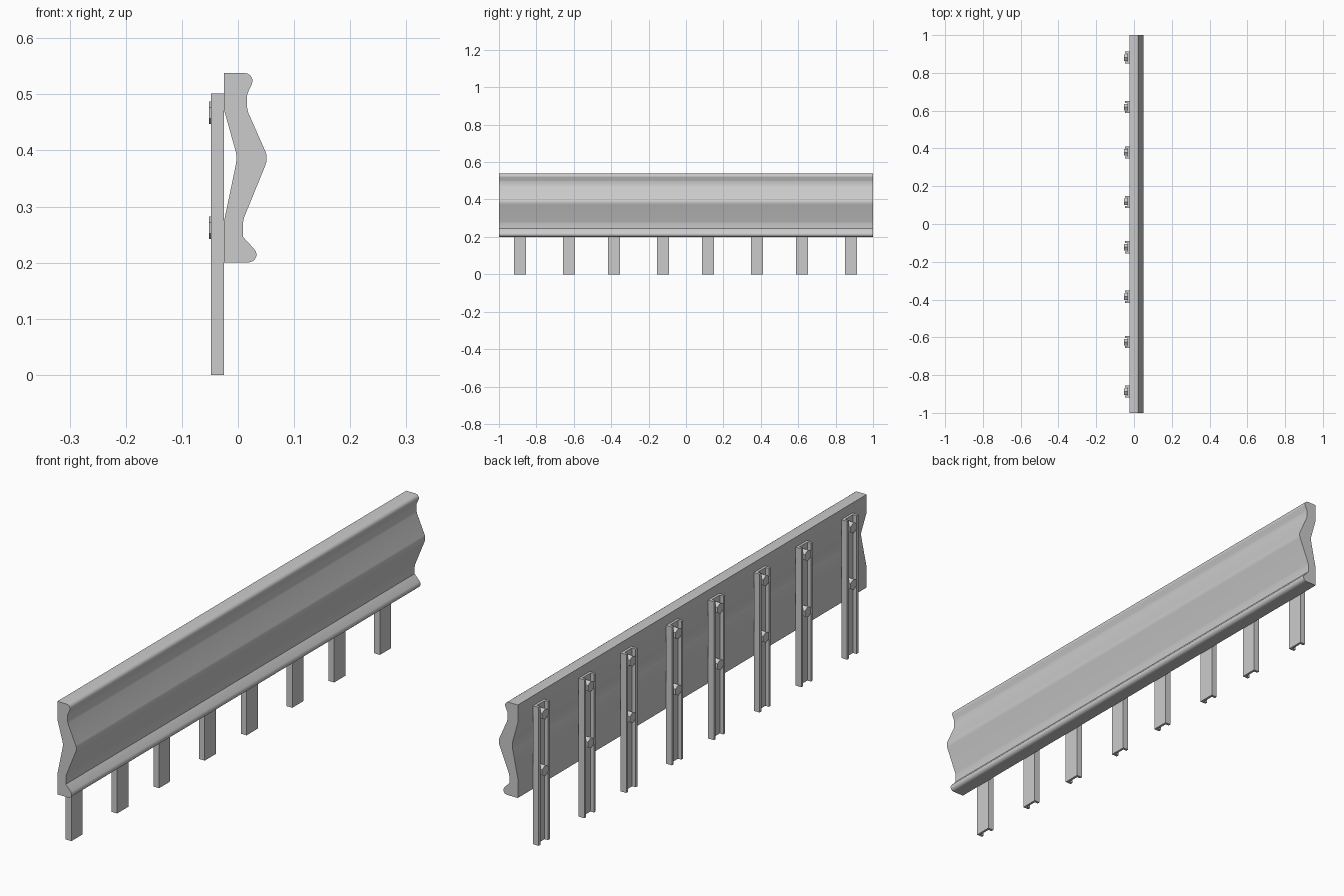
import bpy, bmesh, math
from mathutils import Matrix, Vector

if "Cube" in bpy.data.objects:
    bpy.data.objects.remove(bpy.data.objects["Cube"])


def finish(bm, name):
    bmesh.ops.recalc_face_normals(bm, faces=bm.faces)
    me = bpy.data.meshes.new(name)
    bm.to_mesh(me)
    bm.free()
    ob = bpy.data.objects.new(name, me)
    bpy.context.collection.objects.link(ob)
    return ob


def extrude_profile(name, points, offset):
    bm = bmesh.new()
    face = bm.faces.new([bm.verts.new(p) for p in points])
    new = bmesh.ops.extrude_face_region(bm, geom=[face], use_keep_orig=True)["geom"]
    bmesh.ops.translate(bm, vec=Vector(offset),
                        verts=[v for v in new if isinstance(v, bmesh.types.BMVert)])
    return finish(bm, name)


def arc(cx, cz, r, a0, a1, n=5):
    return [(cx + r * math.cos(math.radians(a0 + (a1 - a0) * i / n)),
             cz + r * math.sin(math.radians(a0 + (a1 - a0) * i / n))) for i in range(n + 1)]


# Guard rail: wavy front with rounded lips, shallow V recess behind
profile = [(-0.025, 0.538)]
profile += arc(0.012, 0.524, 0.014, 90, -25)
profile += [(0.017, 0.502), (0.016, 0.496), (0.016, 0.478), (0.018, 0.468),
            (0.049, 0.398), (0.051, 0.392), (0.051, 0.381), (0.049, 0.374),
            (0.011, 0.281), (0.009, 0.272), (0.009, 0.246)]
profile += arc(0.019, 0.2145, 0.014, 42, -90)
profile += [(-0.025, 0.2005), (-0.025, 0.273), (-0.004, 0.374), (-0.003, 0.381),
            (-0.003, 0.392), (-0.004, 0.398), (-0.025, 0.473)]
rail = extrude_profile("guard_rail", [(x, -1, z) for x, z in profile], (0, 2, 0))
rail.select_set(True)
bpy.context.view_layer.objects.active = rail
bpy.ops.object.shade_smooth_by_angle(angle=math.radians(32))

# Posts: C-channels opening to the back, each with two hex bolts
half = [(-0.025, 0.032), (-0.048, 0.032), (-0.048, 0.022), (-0.034, 0.022)]
channel = half + [(x, -y) for x, y in reversed(half)]
positions = sorted([-0.887 + 0.502 * i for i in range(4)] +
                   [-0.625 + 0.502 * i for i in range(4)])
for i, y0 in enumerate(positions):
    extrude_profile(f"post_{i + 1}", [(x, y0 + y, 0) for x, y in channel], (0, 0, 0.502))
    for label, z in (("upper", 0.467), ("lower", 0.262)):
        bm = bmesh.new()
        bmesh.ops.create_cone(bm, cap_ends=True, segments=6, radius1=0.02,
                              radius2=0.02, depth=0.019)
        # hex corner points up, axis along x
        rot = Matrix.Rotation(math.radians(90), 4, 'Y')
        bmesh.ops.transform(bm, verts=bm.verts, matrix=rot)
        top = max(bm.verts, key=lambda v: v.co.z).co
        turn = math.atan2(top.y, top.z)
        bmesh.ops.transform(bm, verts=bm.verts,
                            matrix=Matrix.Translation((-0.0425, y0, z)) @
                            Matrix.Rotation(turn, 4, 'X'))
        finish(bm, f"{label}_bolt_{i + 1}")
